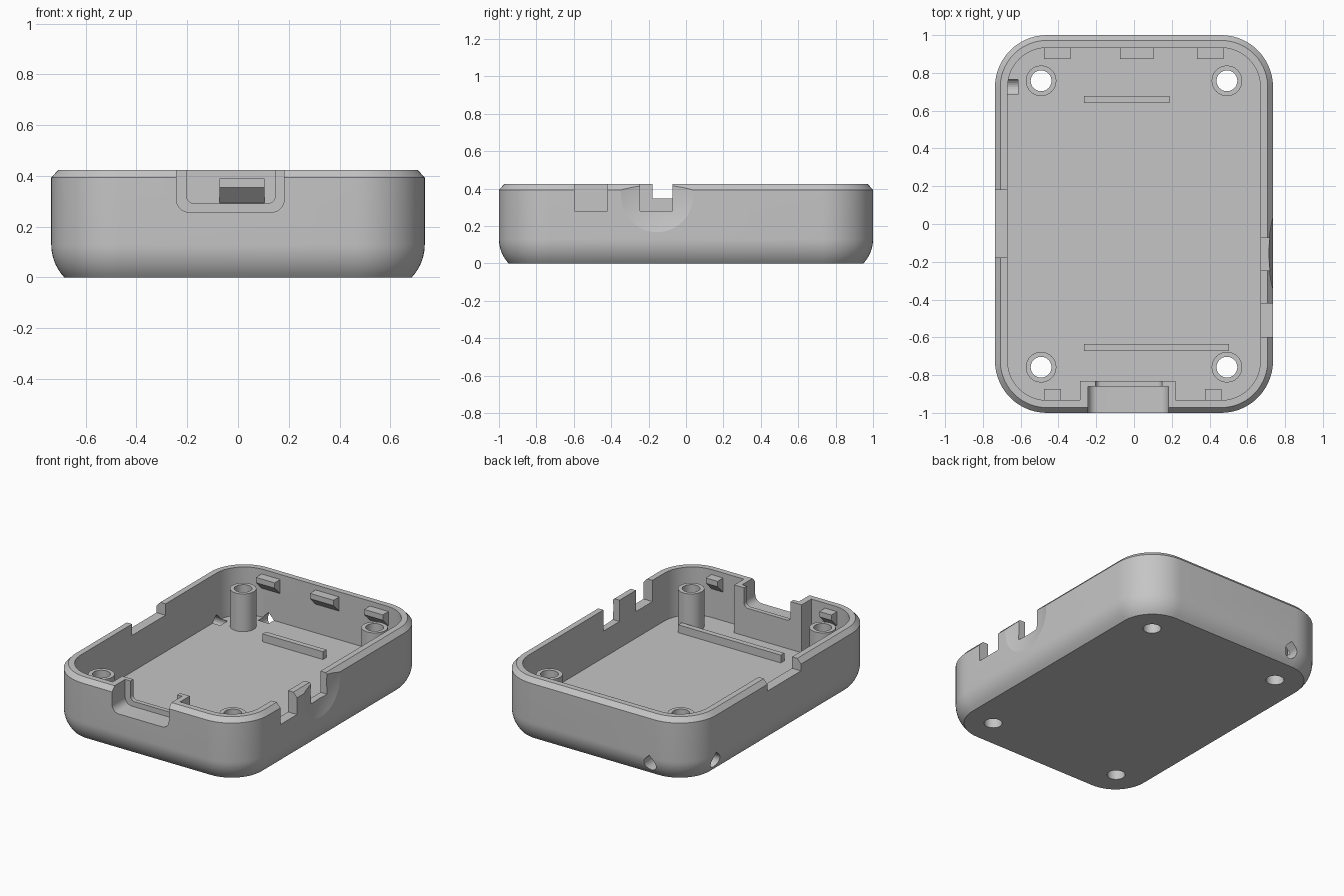
import bpy, bmesh, math
from mathutils import Matrix, Vector

if "Cube" in bpy.data.objects:
    bpy.data.objects.remove(bpy.data.objects["Cube"])

grey = bpy.data.materials.new("plain grey")
grey.diffuse_color = (0.56, 0.56, 0.56, 1)
grey.use_nodes = True
grey.node_tree.nodes["Principled BSDF"].inputs["Base Color"].default_value = grey.diffuse_color

HX, HY, H, R = 0.736, 1.0, 0.424, 0.275   # half sizes, height, corner radius
WALL, FLOOR = 0.067, 0.1


def finish(name, bm):
    bmesh.ops.recalc_face_normals(bm, faces=bm.faces[:])
    mesh = bpy.data.meshes.new(name)
    bm.to_mesh(mesh)
    bm.free()
    mesh.materials.append(grey)
    ob = bpy.data.objects.new(name, mesh)
    bpy.context.collection.objects.link(ob)
    return ob


def rounded_ring(bm, inset, z, n=14):
    r = R - inset
    verts = []
    for k, (sx, sy) in enumerate([(1, 1), (-1, 1), (-1, -1), (1, -1)]):
        for i in range(n + 1):
            a = math.pi / 2 * (k + i / n)
            verts.append(bm.verts.new((sx * (HX - R) + r * math.cos(a),
                                       sy * (HY - R) + r * math.sin(a), z)))
    return verts


def box(name, x0, x1, y0, y1, z0, z1):
    bm = bmesh.new()
    bmesh.ops.create_cube(bm, size=1)
    for v in bm.verts:
        v.co = ((x0 + x1) / 2 + v.co.x * (x1 - x0),
                (y0 + y1) / 2 + v.co.y * (y1 - y0),
                (z0 + z1) / 2 + v.co.z * (z1 - z0))
    return finish(name, bm)


def cylinder(name, center, radius, depth, sides=32):
    bm = bmesh.new()
    bmesh.ops.create_cone(bm, cap_ends=True, segments=sides, radius1=radius,
                          radius2=radius, depth=depth)
    bm.transform(Matrix.Translation(center))
    return finish(name, bm)


def prism(name, points, axis, a, b):
    """Extrude a 2D outline along x (points are y,z) or y (points are x,z)."""
    bm = bmesh.new()
    place = (lambda p, t: (t, *p)) if axis == "X" else (lambda p, t: (p[0], t, p[1]))
    face = bm.faces.new([bm.verts.new(place(p, a)) for p in points])
    ext = bmesh.ops.extrude_face_region(bm, geom=[face])["geom"]
    shift = (b - a, 0, 0) if axis == "X" else (0, b - a, 0)
    bmesh.ops.translate(bm, vec=shift, verts=[g for g in ext if isinstance(g, bmesh.types.BMVert)])
    return finish(name, bm)


def u_outline(x0, x1, z0, r, top=0.6, n=8):
    pts = [(x1, top), (x0, top)]
    for cx, start in ((x0 + r, math.pi), (x1 - r, 1.5 * math.pi)):
        for i in range(n + 1):
            a = start + math.pi / 2 * i / n
            pts.append((cx + r * math.cos(a), z0 + r + r * math.sin(a)))
    return pts


def teardrop(c, z, r, n=18):
    """Circle with a 45 degree pointed top."""
    pts = [(c, z + r * math.sqrt(2))]
    for i in range(n + 1):
        a = math.radians(135 + 270 * i / n)
        pts.append((c + r * math.cos(a), z + r * math.sin(a)))
    return pts


def cut(ob, cutters):
    bpy.context.view_layer.objects.active = ob
    for c in cutters:
        m = ob.modifiers.new("cut", "BOOLEAN")
        m.operation, m.solver, m.object = "DIFFERENCE", "EXACT", c
        bpy.ops.object.modifier_apply(modifier=m.name)


# Tray shell: rounded lower edge, chamfered rim, hollow inside
profile = []
ARC, RISE = 0.19, 0.13
for i in range(9):
    z = RISE * i / 8
    profile.append((ARC - math.sqrt(ARC ** 2 - (RISE - z) ** 2), z))
profile += [(0, 0.393), (0.028, H), (WALL, H), (WALL, FLOOR)]
bm = bmesh.new()
rings = [rounded_ring(bm, i, z) for i, z in profile]
for a, b in zip(rings, rings[1:]):
    for i in range(len(a)):
        j = (i + 1) % len(a)
        bm.faces.new((a[i], a[j], b[j], b[i]))
bm.faces.new(rings[0])
bm.faces.new(rings[-1])
shell = finish("tray_shell", bm)

# Cutters for the front port
front_cut = [prism("port_recess_cutter", u_outline(-0.243, 0.182, 0.257, 0.05), "Y", -1.1, -0.86),
             prism("port_opening_cutter", u_outline(-0.203, 0.147, 0.292, 0.03), "Y", -0.9, -0.7)]

# Cutters for the side notches, finger dish and cord holes
side_cut = [box("notch_cutter", 0.6, 0.9, -0.597, -0.42, 0.28, 0.6),
            box("notch_cutter", 0.6, 0.9, -0.245, -0.073, 0.28, 0.6),
            box("notch_cutter", -0.9, -0.6, -0.178, 0.18, 0.347, 0.6),
            prism("cord_cutter", teardrop(0.725, 0.08, 0.045), "X", -0.9, -0.613),
            prism("cord_cutter", teardrop(-0.425, 0.08, 0.045), "Y", 1.2, 0.88)]
bm = bmesh.new()
bmesh.ops.create_uvsphere(bm, u_segments=64, v_segments=64, radius=0.735)
bm.transform(Matrix.Translation((1.445, -0.155, 0.36)) @ Matrix.Rotation(math.pi / 2, 4, "Y"))
side_cut.append(finish("dish_cutter", bm))

# Screw posts with bores through the floor
posts, bores = [], []
for sx in (-1, 1):
    for sy in (-1, 1):
        x, y = sx * 0.492, sy * 0.758
        zt, zb = 0.355, FLOOR - 0.001
        post = cylinder("screw_post", (x, y, (zt + zb) / 2), 0.081, zt - zb)
        bore = cylinder("bore_cutter", (x, y, 0.2), 0.055, 0.6)
        cut(post, [bore])
        posts.append(post)
        bores.append(bore)

cut(shell, side_cut + front_cut + bores)

# Thickened block behind the front port
block = box("port_block", -0.285, 0.22, -0.936, -0.83, FLOOR - 0.001, H)
cut(block, front_cut)

# Snap tabs along the back and front walls, sloped underneath
tabs = []
for sy, spans in ((1, [(-0.477, -0.337), (-0.073, 0.104), (0.333, 0.473)]),
                  (-1, [(-0.477, -0.387), (0.375, 0.463)])):
    for x0, x1 in spans:
        outline = [(sy * y, z) for y, z in
                   [(0.937, 0.39), (0.873, 0.39), (0.873, 0.354), (0.937, 0.29)]]
        tabs.append(prism("snap_tab", outline, "X", x0, x1))

# Floor ribs that locate the board
ribs = [box("floor_rib", -0.265, 0.187, 0.641, 0.678, FLOOR - 0.003, 0.153),
        box("floor_rib", -0.265, 0.503, -0.672, -0.635, FLOOR - 0.003, 0.153)]

for c in side_cut + front_cut + bores:
    bpy.data.objects.remove(c)

# Smooth curves while keeping hard edges
for ob in [shell, block] + posts:
    bpy.ops.object.select_all(action="DESELECT")
    ob.select_set(True)
    bpy.context.view_layer.objects.active = ob
    bpy.ops.object.shade_smooth_by_angle(angle=math.radians(13))
